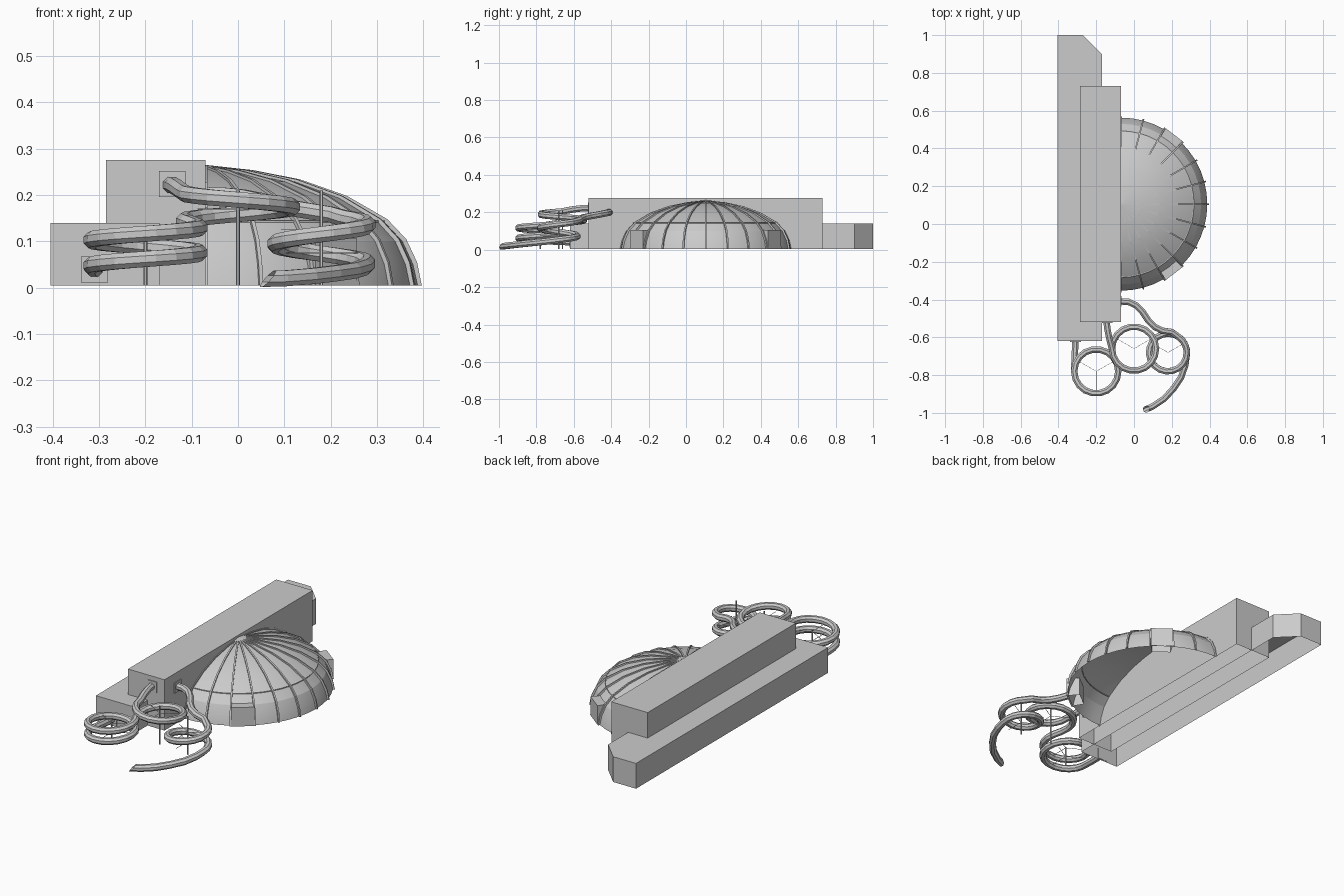
import bpy, bmesh, math
from mathutils import Vector

if "Cube" in bpy.data.objects:
    bpy.data.objects.remove(bpy.data.objects["Cube"])

GREY = (0.6, 0.6, 0.6, 1)
grey = bpy.data.materials.new("light grey")
grey.use_nodes = True
grey.diffuse_color = GREY
grey.node_tree.nodes["Principled BSDF"].inputs["Base Color"].default_value = GREY


def finish(name, bm, fix_normals=True):
    if fix_normals:
        bmesh.ops.recalc_face_normals(bm, faces=bm.faces)
    mesh = bpy.data.meshes.new(name)
    bm.to_mesh(mesh)
    bm.free()
    mesh.materials.append(grey)
    obj = bpy.data.objects.new(name, mesh)
    bpy.context.collection.objects.link(obj)
    return obj


def shell(name, outline, z0, z1):
    """Walls and roof over an outline, open underneath."""
    bm = bmesh.new()
    low = [bm.verts.new((x, y, z0)) for x, y in outline]
    top = [bm.verts.new((x, y, z1)) for x, y in outline]
    n = len(outline)
    for i in range(n):
        j = (i + 1) % n
        bm.faces.new((low[i], low[j], top[j], top[i]))
    bm.faces.new(top)
    return finish(name, bm, False)


def sweep(name, path, radius, sides=8, slant=0.0):
    """Open tube along a path; slant cuts the last ring back at the top."""
    bm = bmesh.new()
    path = [Vector(p) for p in path]
    rings = []
    for i, p in enumerate(path):
        t = (path[min(i + 1, len(path) - 1)] - path[max(i - 1, 0)]).normalized()
        ref = Vector((1, 0, 0)) if abs(t.z) > 0.9 else Vector((0, 0, 1))
        side = t.cross(ref).normalized()
        up = side.cross(t)
        ring = []
        for k in range(sides):
            a = math.tau * (k + 0.5) / sides
            v = p + radius * (math.cos(a) * side + math.sin(a) * up)
            if i == len(path) - 1:
                v -= t * slant * (1 + math.sin(a))
            ring.append(bm.verts.new(v))
        rings.append(ring)
    for a, b in zip(rings, rings[1:]):
        for k in range(sides):
            m = (k + 1) % sides
            bm.faces.new((a[k], a[m], b[m], b[k]))
    return finish(name, bm)


def spiral(centre, r, a0, a1, z0, z1):
    steps = max(2, round(abs(a1 - a0) / 20))
    pts = []
    for i in range(steps + 1):
        f = i / steps
        a = math.radians(a0 + (a1 - a0) * f)
        pts.append((centre[0] + r * math.cos(a), centre[1] + r * math.sin(a), z0 + (z1 - z0) * f))
    return pts


# Building blocks
GROUND = 0.005
shell("low_hall", [(-0.405, -0.62), (-0.17, -0.62), (-0.17, 0.9), (-0.27, 1.0), (-0.405, 1.0)],
      GROUND, 0.14)
shell("high_hall", [(-0.285, -0.52), (-0.07, -0.52), (-0.07, 0.73), (-0.285, 0.73)], GROUND, 0.276)

# Half dome against the high hall
DOME = Vector((-0.07, 0.105, 0))
PROFILE = [(0.001, 0.26), (0.1, 0.249), (0.2, 0.229), (0.3, 0.193), (0.385, 0.143),
           (0.425, 0.1), (0.448, 0.05), (0.458, GROUND)]


def polar(r, degrees, z):
    a = math.radians(degrees)
    return DOME + Vector((r * math.cos(a), r * math.sin(a), z))


bm = bmesh.new()
columns = [[bm.verts.new(polar(r, -90 + 7.5 * i, z)) for r, z in PROFILE] for i in range(25)]
for a, b in zip(columns, columns[1:]):
    for k in range(len(PROFILE) - 1):
        bm.faces.new((a[k], a[k + 1], b[k + 1], b[k]))
dome = finish("dome", bm, False)
bpy.context.view_layer.objects.active = dome
dome.select_set(True)
bpy.ops.object.shade_smooth_by_angle(angle=math.radians(15))
dome.select_set(False)

# Raised ribs over the dome
bm = bmesh.new()
for i in range(13):
    angle = -90 + 15 * i
    a = math.radians(angle)
    across = Vector((-math.sin(a), math.cos(a), 0)) * 0.004
    rows = []
    for r, z in PROFILE:
        inner, outer = polar(r, angle, z), polar(r + 0.009 * r / 0.46, angle, z + 0.005 * (z > 0.01))
        rows.append([bm.verts.new(v) for v in
                     (inner - across, outer - across, outer + across, inner + across)])
    for p, q in zip(rows, rows[1:]):
        for k in range(3):
            bm.faces.new((p[k], q[k], q[k + 1], p[k + 1]))
finish("dome_ribs", bm)

# Ring beam where the dome steepens
sweep("dome_ring", [polar(0.386, -90 + 7.5 * i, 0.143) for i in range(25)], 0.003, 4)

# Two doorways set between ribs
for name, start in (("front_doorway", -60), ("rear_doorway", 45)):
    shell(name, [polar(r, start + d, 0).xy for r, d in ((0.4, 0.6), (0.467, 0.6), (0.467, 14.4), (0.4, 14.4))],
          GROUND, 0.106)

# Twin-spiral slide: high hall, down around two poles, into the low hall
A, B, C = (-0.2, -0.78), (0.0, -0.66), (0.18, -0.68)
RING = 0.1166
TUBE = 0.0185
path = [(-0.145, -0.52, 0.222), (-0.14, -0.56, 0.221), (-0.13, -0.61, 0.215)]
path += spiral(B, RING, 180, 560, 0.205, 0.14)
path += spiral(A, RING, 20, -540, 0.133, 0.048)
path += [(-0.314, -0.7, 0.043), (-0.31, -0.62, 0.04)]
sweep("twin_spiral_slide", path, TUBE)

# Single-spiral slide: out of the high hall side, down to the ground
path = [(-0.07, -0.41, 0.2), (-0.03, -0.412, 0.199), (0.01, -0.43, 0.195), (0.045, -0.465, 0.188),
        (0.075, -0.51, 0.18), (0.11, -0.545, 0.173), (0.15, -0.565, 0.166), (0.2, -0.572, 0.158)]
path += spiral(C, 0.1, 60, -370, 0.15, 0.05)
path += [(0.272, -0.745, 0.044), (0.25, -0.81, 0.037), (0.21, -0.87, 0.031),
         (0.16, -0.925, 0.025), (0.1, -0.965, 0.02), (0.048, -0.988, 0.0185)]
sweep("single_spiral_slide", path, TUBE, slant=0.018)

# Poles with thin spokes holding the spirals
for name, c, height, levels in (("low", A, 0.115, (0.06, 0.11)), ("middle", B, 0.21, (0.17,)),
                                ("outer", C, 0.21, (0.075, 0.125))):
    sweep(name + "_pole", [(*c, GROUND), (*c, height)], 0.004, 6)
    for z in levels:
        for angle in (30, 150, 270):
            tip = spiral(c, 0.1, angle, angle, z, z)[0]
            sweep(name + "_spoke", [(*c, z), tip], 0.0012, 4)

# Square entry plates where the slides meet the walls
for name, centre, size in (("high_entry_plate", (-0.142, -0.521, 0.224), (0.057, 0.006, 0.056)),
                           ("low_entry_plate", (-0.31, -0.621, 0.039), (0.058, 0.006, 0.056)),
                           ("side_entry_plate", (-0.069, -0.41, 0.2), (0.006, 0.056, 0.056))):
    bm = bmesh.new()
    bmesh.ops.create_cube(bm, size=1)
    bmesh.ops.scale(bm, vec=size, verts=bm.verts)
    bmesh.ops.translate(bm, vec=centre, verts=bm.verts)
    finish(name, bm)
